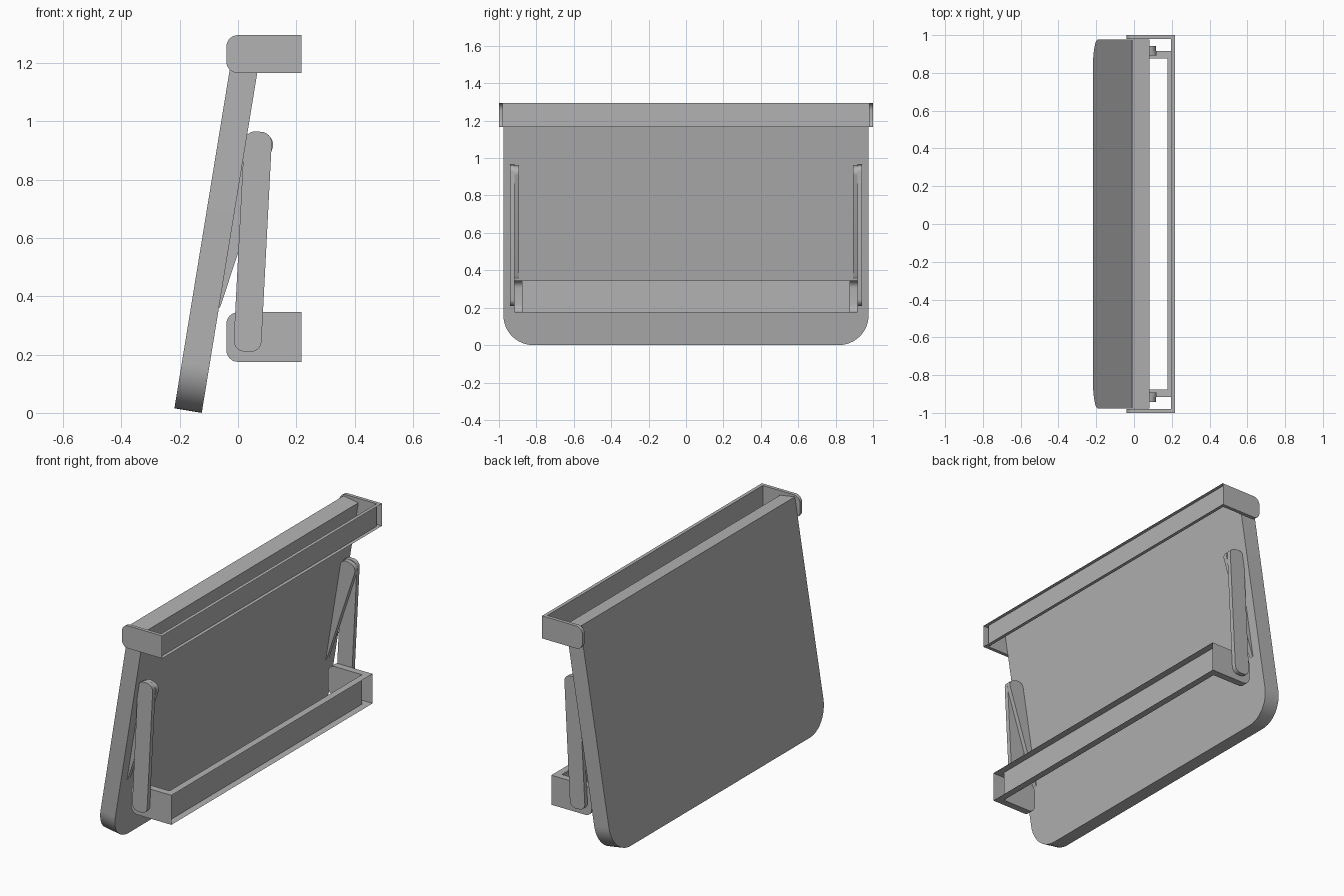
import bpy, bmesh, math
from mathutils import Vector

cube = bpy.data.objects.get("Cube")
if cube:
    bpy.data.objects.remove(cube, do_unlink=True)

grey = bpy.data.materials.new("light_grey")
grey.use_nodes = True
colour = (0.45, 0.45, 0.45, 1)
grey.diffuse_color = colour
grey.node_tree.nodes["Principled BSDF"].inputs["Base Color"].default_value = colour


def rounded_rect(w, h, radii, steps=8):
    """Outline from (0,0) to (w,h); radii start at the origin corner, anticlockwise."""
    pts = []
    corners = ((0, 0, 1, 1), (w, 0, -1, 1), (w, h, -1, -1), (0, h, 1, -1))
    for i, ((cx, cy, sx, sy), r) in enumerate(zip(corners, radii)):
        if r == 0:
            pts.append((cx, cy))
            continue
        for k in range(steps + 1):
            a = math.pi + (i + k / steps) * math.pi / 2
            pts.append((cx + sx * r + r * math.cos(a), cy + sy * r + r * math.sin(a)))
    return pts


def prism(name, outline, origin, u, v, extrude):
    """Extrude a flat outline laid out along the axes u and v."""
    o, u, v = Vector(origin), Vector(u), Vector(v)
    bm = bmesh.new()
    face = bm.faces.new([bm.verts.new(o + u * a + v * b) for a, b in outline])
    new = bmesh.ops.extrude_face_region(bm, geom=[face])["geom"]
    bmesh.ops.translate(bm, vec=Vector(extrude),
                        verts=[g for g in new if isinstance(g, bmesh.types.BMVert)])
    bmesh.ops.recalc_face_normals(bm, faces=bm.faces)
    mesh = bpy.data.meshes.new(name)
    bm.to_mesh(mesh)
    bm.free()
    mesh.materials.append(grey)
    obj = bpy.data.objects.new(name, mesh)
    bpy.context.collection.objects.link(obj)
    return obj


def activate(obj):
    bpy.ops.object.select_all(action='DESELECT')
    obj.select_set(True)
    bpy.context.view_layer.objects.active = obj


def smooth(obj):
    activate(obj)
    bpy.ops.object.shade_smooth_by_angle(angle=math.radians(30))


def bracket(name, half, wall, z0, z1):
    """U-shaped bracket with rounded tips and an open outer side."""
    x0, x1 = -0.04, 0.217
    r = 0.04
    obj = prism(name, rounded_rect(x1 - x0, z1 - z0, (r, 0, 0, r)),
                (x0, -half, z0), (1, 0, 0), (0, 0, 1), (0, 2 * half, 0))
    cutter = prism(name + "_cutter", rounded_rect(x1 - wall + 0.2, 1, (0, 0, 0, 0)),
                   (-0.2, wall - half, z0 - 0.4), (1, 0, 0), (0, 0, 1),
                   (0, 2 * (half - wall), 0))
    cutter.hide_render = True
    activate(obj)
    mod = obj.modifiers.new("hollow", 'BOOLEAN')
    mod.operation = 'DIFFERENCE'
    mod.solver = 'EXACT'
    mod.object = cutter
    bpy.ops.object.modifier_apply(modifier=mod.name)
    bpy.data.objects.remove(cutter, do_unlink=True)
    # Open the outer side
    bm = bmesh.new()
    bm.from_mesh(obj.data)
    outer = [f for f in bm.faces if f.normal.x > 0.9 and f.calc_center_median().x > x1 - 0.001]
    bmesh.ops.delete(bm, geom=outer, context='FACES_ONLY')
    bm.to_mesh(obj.data)
    bm.free()
    smooth(obj)


def bar(name, bottom, top, width, r, y, depth):
    """Flat bar with rounded ends between two points in the x-z plane."""
    b, t = Vector((bottom[0], 0, bottom[1])), Vector((top[0], 0, top[1]))
    v = (t - b).normalized()
    u = Vector((v.z, 0, -v.x))
    start = b - u * width / 2
    start.y = y
    smooth(prism(name, rounded_rect(width, (t - b).length, (r,) * 4), start, u, v, (0, depth, 0)))


# Leaning panel with rounded lower corners
tilt = math.radians(9.27)
up = Vector((math.sin(tilt), 0, math.cos(tilt)))
out = Vector((math.cos(tilt), 0, -math.sin(tilt)))
half_width = 0.976
smooth(prism("panel", rounded_rect(2 * half_width, 1.288, (0.16, 0.16, 0, 0), 12),
             (-0.218, -half_width, 0.0155), (0, 1, 0), up, out * 0.095))

# Upper and lower brackets
bracket("upper_bracket", 1.0, 0.02, 1.165, 1.295)
bracket("lower_bracket", 0.916, 0.04, 0.175, 0.345)

# Folding arms at both ends: an outer bar and an inner link into the panel
for side, s in (("front", -1), ("back", 1)):
    bar(side + "_arm", (0.031, 0.21), (0.07, 0.964), 0.095, 0.037, s * 0.917, s * 0.025)
    bar(side + "_link", (-0.115, 0.35), (0.085, 0.958), 0.095, 0.037, s * 0.892, s * 0.025)
